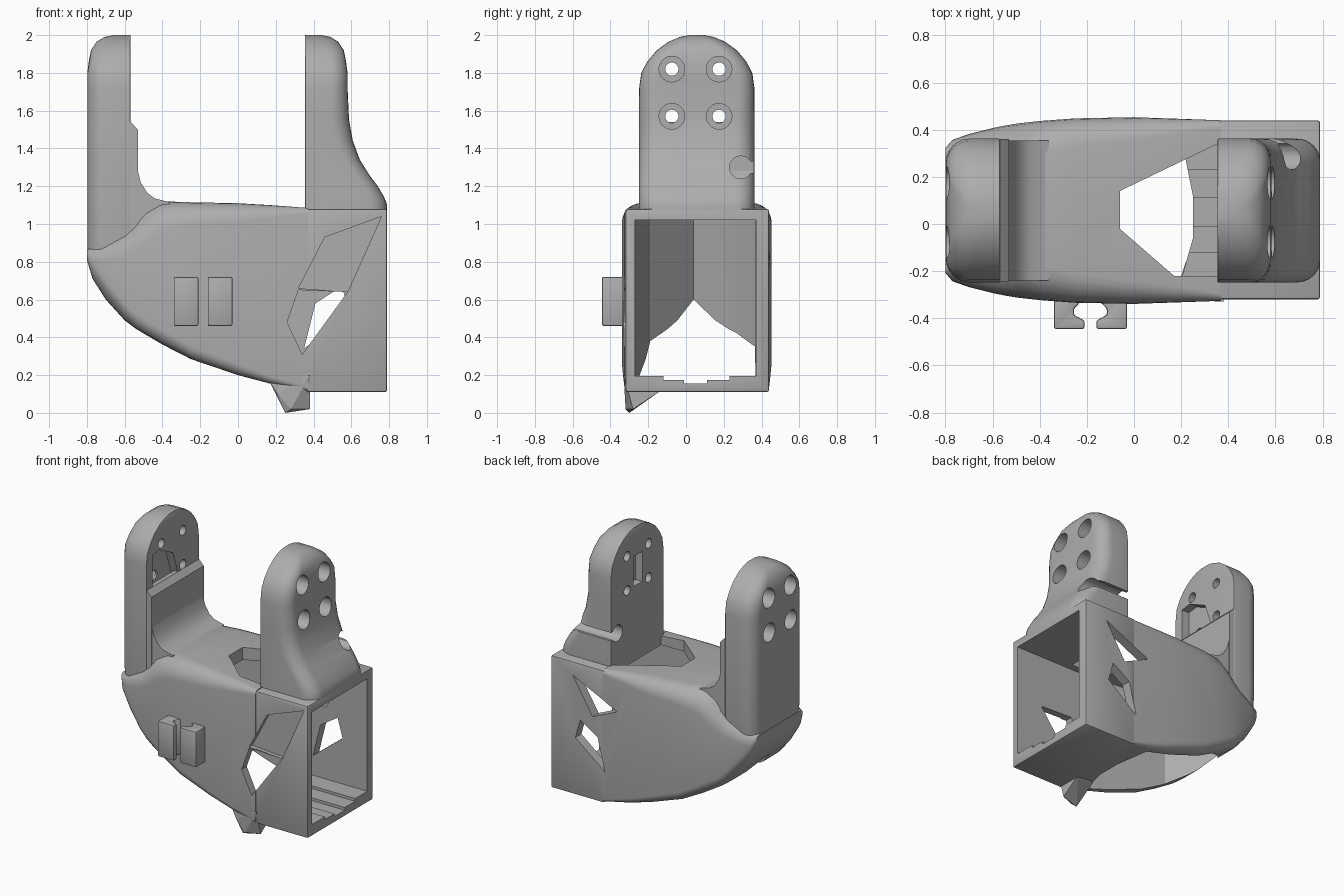
import bpy, bmesh, math

if "Cube" in bpy.data.objects:
    bpy.data.objects.remove(bpy.data.objects["Cube"], do_unlink=True)

grey = bpy.data.materials.new("plain grey")
grey.use_nodes = True
tone = (0.42, 0.42, 0.42, 1)
grey.diffuse_color = tone
grey.node_tree.nodes["Principled BSDF"].inputs["Base Color"].default_value = tone

MID = 0.057  # y of the symmetry plane


def finish(bm, name):
    bmesh.ops.recalc_face_normals(bm, faces=bm.faces)
    mesh = bpy.data.meshes.new(name)
    bm.to_mesh(mesh)
    bm.free()
    mesh.materials.append(grey)
    ob = bpy.data.objects.new(name, mesh)
    bpy.context.collection.objects.link(ob)
    return ob


def rounded(a0, a1, b0, b1, radii, n=6):
    """Rounded rectangle; radii run (a1 b1), (a0 b1), (a0 b0), (a1 b0)."""
    pts = []
    for k, (a, b, sa, sb) in enumerate([(a1, b1, -1, -1), (a0, b1, 1, -1),
                                        (a0, b0, 1, 1), (a1, b0, -1, 1)]):
        r = min(radii[k], 0.48 * (a1 - a0), 0.48 * (b1 - b0))
        for i in range(n + 1):
            t = math.pi / 2 * (k + i / n)
            pts.append((a + sa * r + r * math.cos(t), b + sb * r + r * math.sin(t)))
    return pts


def loft(rings, name):
    """Skin closed rings of equal length and cap both ends."""
    bm = bmesh.new()
    loops = [[bm.verts.new(p) for p in ring] for ring in rings]
    for lo, hi in zip(loops, loops[1:]):
        for i in range(len(lo)):
            j = (i + 1) % len(lo)
            bm.faces.new((lo[i], lo[j], hi[j], hi[i]))
    bm.faces.new(loops[0])
    bm.faces.new(loops[-1])
    return finish(bm, name)


def prism(pts, axis, start, end, name="cutter"):
    """Extrude a 2D outline along one axis."""
    place = {"x": lambda a, b, c: (c, a, b), "y": lambda a, b, c: (a, c, b),
             "z": lambda a, b, c: (a, b, c)}[axis]
    return loft([[place(a, b, c) for a, b in pts] for c in (start, end)], name)


def block(x0, x1, y0, y1, z0, z1, name="cutter"):
    return prism([(x0, y0), (x1, y0), (x1, y1), (x0, y1)], "z", z0, z1, name)


def rod(x0, x1, y, z, r):
    ring = [(y + r * math.cos(i * math.pi / 12), z + r * math.sin(i * math.pi / 12))
            for i in range(24)]
    return prism(ring, "x", x0, x1)


def activate(ob):
    bpy.ops.object.select_all(action="DESELECT")
    ob.select_set(True)
    bpy.context.view_layer.objects.active = ob


def cut(targets, cutters):
    for ob in targets:
        activate(ob)
        for c in cutters:
            m = ob.modifiers.new("cut", "BOOLEAN")
            m.operation, m.solver, m.object = "DIFFERENCE", "EXACT", c
            bpy.ops.object.modifier_apply(modifier=m.name)
    for c in cutters:
        bpy.data.objects.remove(c, do_unlink=True)


def bevel(ob, width):
    activate(ob)
    m = ob.modifiers.new("bevel", "BEVEL")
    m.width, m.segments = width, 2
    bpy.ops.object.modifier_apply(modifier=m.name)


# Curved hull: x, half width, bottom, top, lower radius, upper radius
hull = [(-0.8, 0.265, 0.81, 0.86, 0.02, 0.02), (-0.77, 0.3, 0.71, 0.88, 0.08, 0.08),
        (-0.7, 0.325, 0.6, 0.91, 0.1, 0.1), (-0.6, 0.35, 0.49, 0.96, 0.09, 0.12),
        (-0.54, 0.362, 0.445, 1.02, 0.08, 0.15), (-0.49, 0.37, 0.415, 1.1, 0.08, 0.2),
        (-0.4, 0.38, 0.362, 1.12, 0.08, 0.15), (-0.25, 0.391, 0.285, 1.115, 0.07, 0.12),
        (0, 0.396, 0.2, 1.11, 0.06, 0.1), (0.17, 0.39, 0.155, 1.1, 0.04, 0.07),
        (0.37, 0.383, 0.115, 1.085, 0.02, 0.03)]
body = loft([[(x, y, z) for y, z in rounded(MID - w, MID + w, lo, hi, (rt, rt, rb, rb))]
             for x, w, lo, hi, rb, rt in hull], "curved_body")
box = block(0.36, 0.79, -0.32, 0.44, 0.11, 1.08, "square_mouth")
bevel(box, 0.012)

# Upright arms: rounded sections stacked in z, domed at the top
def arm(inner, stations, name):
    rings = []
    for z, outer, w, r in stations:
        radii = (r, 0.004, 0.004, r) if outer > inner else (0.004, r, r, 0.004)
        rings.append([(x, y, z) for x, y in
                      rounded(min(inner, outer), max(inner, outer), MID - w, MID + w, radii)])
    return loft(rings, name)


dome = [(1.72, 0, 0.305), (1.8, 0, 0.294), (1.86, 0.008, 0.262), (1.92, 0.02, 0.212),
        (1.965, 0.05, 0.15), (1.99, 0.09, 0.09), (2.0, 0.14, 0.04)]
flare = [(1.04, 0.787), (1.1, 0.79), (1.14, 0.775), (1.2, 0.74), (1.26, 0.695),
         (1.34, 0.645), (1.44, 0.608), (1.55, 0.588)]
left_arm = arm(0.355, [(z, x, 0.305, 0.1) for z, x in flare]
               + [(z, 0.58 - d, w, 0.09) for z, d, w in dome], "left_arm")
right_arm = arm(-0.57, [(0.8, -0.798, 0.29, 0.1), (0.95, -0.798, 0.305, 0.1)]
                + [(z, -0.798 + d, w, 0.1) for z, d, w in dome], "right_arm")

# Inner pad and fillet joining the right arm to the deck
pad = prism([(-0.6, 0.9), (-0.53, 0.9), (-0.53, 1.5), (-0.568, 1.54), (-0.6, 1.54)],
            "y", -0.247, 0.36, "arm_pad")
fillet = prism([(-0.56, 0.95), (-0.56, 1.29), (-0.53, 1.28), (-0.515, 1.22), (-0.48, 1.165),
                (-0.44, 1.135), (-0.36, 1.115), (-0.36, 0.95)], "y", -0.24, 0.354, "arm_fillet")

# Wedge-shaped hollow, open underneath, leading into the mouth
wedge = prism([(0.19, -0.27), (0.25, -0.06), (0.25, 0.12), (0.2, 0.37), (-0.38, 0.365),
               (-0.5, 0.27), (-0.7, 0.04), (-0.43, -0.19)], "z", 0, 1.02)
cut([right_arm, body, pad, fillet], [wedge])
mouth = block(0.16, 1, -0.27, 0.37, 0.195, 1.02)
grooves = [block(0.1, 1, -0.12, 0.23, 0.175, 0.25), block(0.1, 1, -0.01, 0.11, 0.155, 0.25)]
deck_hole = prism([(-0.06, 0.14), (-0.06, -0.02), (0.17, -0.22), (0.355, -0.22), (0.355, 0.34)],
                  "z", 0.9, 1.3)
# Wall openings: a shallow recess over a through hole in front, two holes behind
front_recess = prism([(0.76, 1.04), (0.46, 0.93), (0.32, 0.66), (0.58, 0.64)], "y", -0.5, -0.29)
front_hole = prism([(0.32, 0.65), (0.26, 0.48), (0.34, 0.31), (0.58, 0.64)], "y", -0.5, -0.2)
back_upper = prism([(0.61, 0.98), (0.25, 0.81), (0.45, 0.72)], "y", 0.3, 0.6)
back_lower = prism([(0.55, 0.67), (0.59, 0.53), (0.35, 0.34), (0.41, 0.58)], "y", 0.3, 0.6)
cut([body, box], [mouth, deck_hole, front_recess, front_hole, back_upper, back_lower] + grooves)

# Stepped screw holes, repeated on both arms
for ob, inner, shoulder, outer in ((left_arm, 0.3, 0.43, 0.9), (right_arm, -0.5, -0.645, -1)):
    cutters = []
    for y in (-0.075, 0.175):
        for z in (1.57, 1.82):
            cutters.append(rod(min(shoulder, outer), max(shoulder, outer), y, z, 0.068))
            cutters.append(rod(min(inner, outer), max(inner, outer), y, z, 0.035))
    cut([ob], cutters)

# Inner pockets and the cable notch
cut([left_arm], [block(0.3, 0.41, 0, 0.1, 1.57, 1.79),
                 rod(0.3, 0.9, 0.29, 1.3, 0.06),
                 block(0.3, 0.9, 0.3, 0.5, 1.27, 1.33)])
cut([right_arm], [prism([(-0.18, 1.5), (-0.18, 1.77), (-0.1, 1.78), (0.06, 1.7), (0.13, 1.5)],
                        "x", -0.63, -0.5)])

# Pair of facing clips on the front wall
clip = [(0.09, -0.3), (0.185, -0.3), (0.185, -0.445), (0.055, -0.445), (0.055, -0.41),
        (0.1, -0.385), (0.1, -0.36), (0.075, -0.335)]
clips = []
for side, name in ((1, "left_clip"), (-1, "right_clip")):
    ob = prism([(-0.185 + side * (x - 0.03), y) for x, y in clip], "z", 0.46, 0.72, name)
    bevel(ob, 0.008)
    clips.append(ob)

# Faceted spur below the hull
bm = bmesh.new()
for p in [(0.17, -0.31, 0.16), (0.21, -0.32, 0.1), (0.25, -0.3, 0), (0.38, -0.28, 0.02),
          (0.38, -0.33, 0.2), (0.28, -0.32, 0.02), (0.38, -0.13, 0.12), (0.22, -0.16, 0.14)]:
    bm.verts.new(p)
bmesh.ops.convex_hull(bm, input=bm.verts)
finish(bm, "bottom_spur")

# Smooth the rounded parts and keep creases sharp
for ob in [body, box, left_arm, right_arm, fillet] + clips:
    activate(ob)
    bpy.ops.object.shade_smooth_by_angle(angle=math.radians(32))
